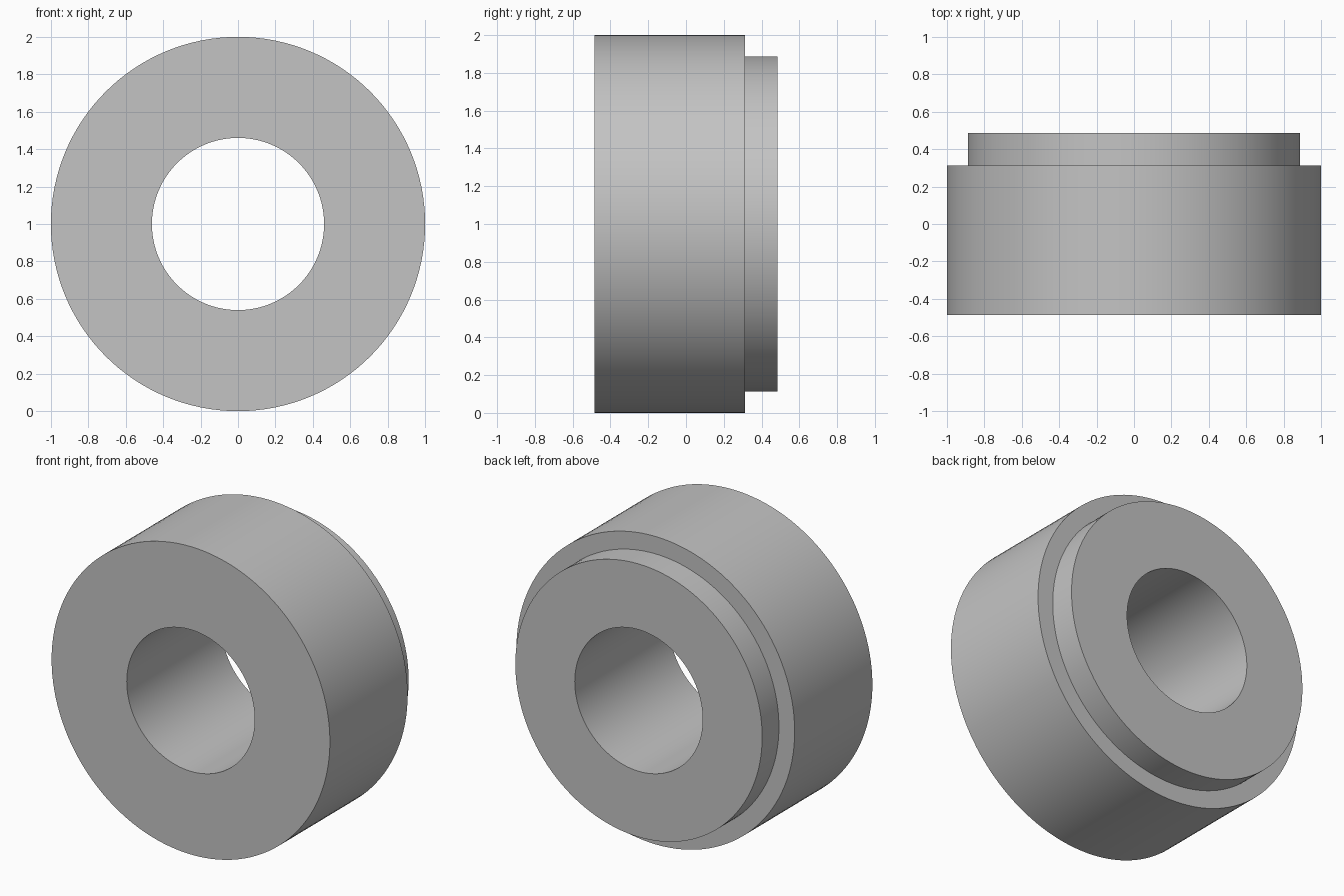
import bpy
import bmesh
from math import pi
from mathutils import Matrix, Vector

cube = bpy.data.objects.get("Cube")
if cube:
    bpy.data.objects.remove(cube, do_unlink=True)

SEGMENTS = 128
BORE, BODY, SHOULDER = 0.46, 1.0, 0.887
FRONT, STEP, BACK = -0.485, 0.313, 0.485

# Plain grey material
grey = bpy.data.materials.new("plain grey")
grey.use_nodes = True
colour = (0.55, 0.55, 0.55, 1)
grey.diffuse_color = colour
grey.node_tree.nodes["Principled BSDF"].inputs["Base Color"].default_value = colour

# Closed section of the bushing as (radius, y), turned around the y axis
section = [(BORE, FRONT), (BODY, FRONT), (BODY, STEP),
           (SHOULDER, STEP), (SHOULDER, BACK), (BORE, BACK)]
bm = bmesh.new()
verts = [bm.verts.new((r, y, 0)) for r, y in section]
edges = [bm.edges.new((a, b)) for a, b in zip(verts, verts[1:] + verts[:1])]
bmesh.ops.spin(bm, geom=verts + edges, cent=(0, 0, 0), axis=(0, 1, 0),
               angle=2 * pi, steps=SEGMENTS, use_merge=False)
bmesh.ops.remove_doubles(bm, verts=bm.verts, dist=0.0001)
bmesh.ops.recalc_face_normals(bm, faces=bm.faces)
bmesh.ops.transform(bm, matrix=Matrix.Translation(Vector((0, 0, BODY))), verts=bm.verts)

mesh = bpy.data.meshes.new("stepped_bushing")
bm.to_mesh(mesh)
bm.free()
mesh.materials.append(grey)
bushing = bpy.data.objects.new("stepped_bushing", mesh)
bpy.context.collection.objects.link(bushing)

# Smooth round walls with crisp rims
bpy.ops.object.select_all(action="DESELECT")
bushing.select_set(True)
bpy.context.view_layer.objects.active = bushing
bpy.ops.object.shade_smooth_by_angle(angle=pi / 6)
